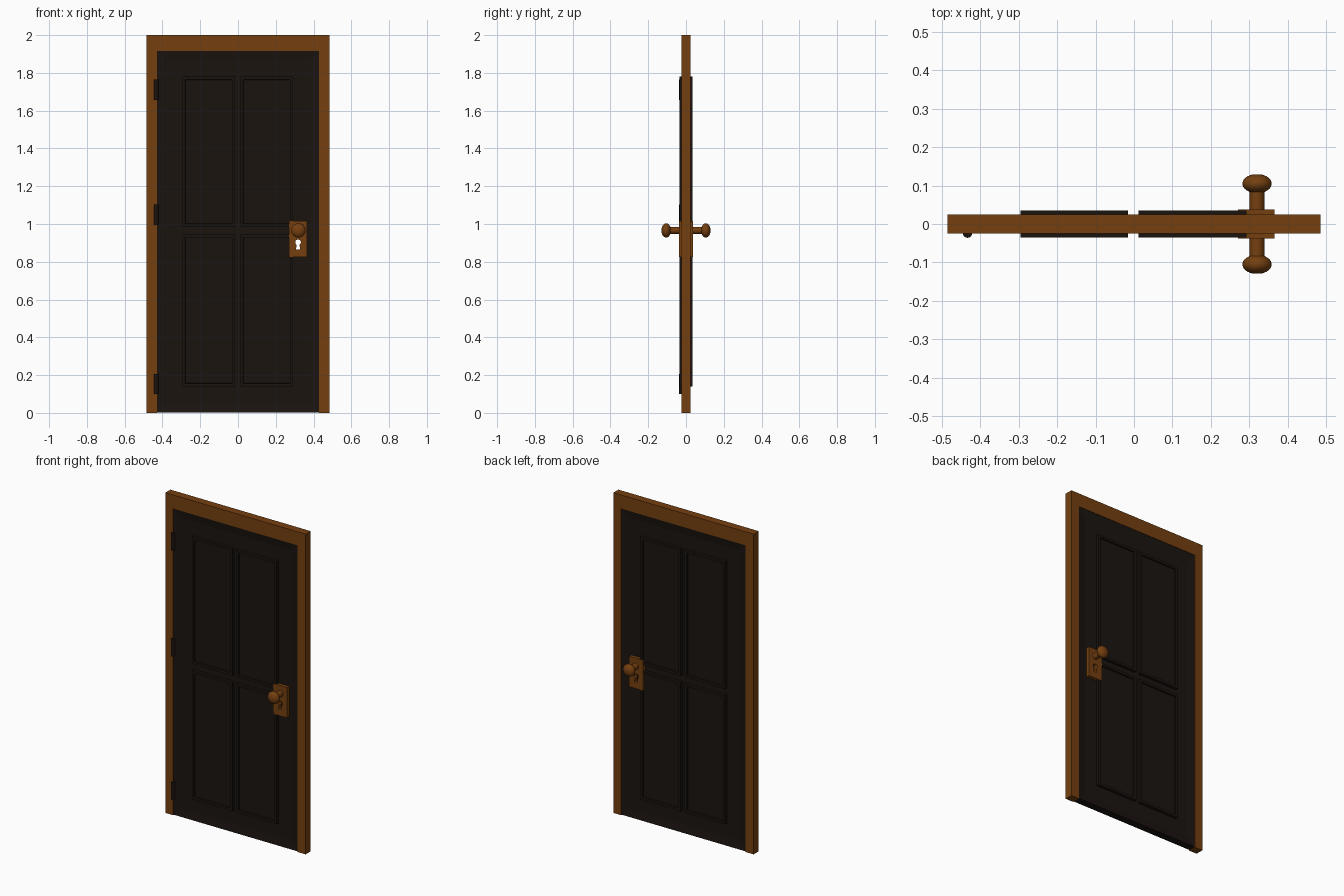
import bpy, bmesh
from math import pi, sin, cos, radians

if "Cube" in bpy.data.objects:
    bpy.data.objects.remove(bpy.data.objects["Cube"])


def material(name, rgb):
    m = bpy.data.materials.new(name)
    m.diffuse_color = (*rgb, 1)
    m.use_nodes = True
    m.node_tree.nodes["Principled BSDF"].inputs["Base Color"].default_value = m.diffuse_color
    return m


BROWN = material("warm_wood", (0.178, 0.051, 0.005))
DARK = material("dark_wood", (0.011, 0.007, 0.005))


def finish(name, bm, mat=None):
    bmesh.ops.recalc_face_normals(bm, faces=bm.faces[:])
    me = bpy.data.meshes.new(name)
    bm.to_mesh(me)
    bm.free()
    ob = bpy.data.objects.new(name, me)
    bpy.context.collection.objects.link(ob)
    if mat:
        me.materials.append(mat)
    return ob


def box_bm(x0, x1, y0, y1, z0, z1):
    bm = bmesh.new()
    bmesh.ops.create_cube(bm, size=1)
    for v in bm.verts:
        v.co = ((x0 + x1) / 2 + v.co.x * (x1 - x0),
                (y0 + y1) / 2 + v.co.y * (y1 - y0),
                (z0 + z1) / 2 + v.co.z * (z1 - z0))
    bm.normal_update()
    return bm


def inset_side(bm, sides, width, depth):
    faces = [f for f in bm.faces if any(f.normal.y * s > 0.9 for s in sides)]
    bmesh.ops.inset_individual(bm, faces=faces, thickness=width, depth=depth)


def prism(name, pts, y0, y1, mat=None):
    bm = bmesh.new()
    face = bm.faces.new([bm.verts.new((x, y0, z)) for x, z in pts])
    new = bmesh.ops.extrude_face_region(bm, geom=[face])["geom"]
    for v in new:
        if isinstance(v, bmesh.types.BMVert):
            v.co.y = y1
    return finish(name, bm, mat)


def smooth(ob):
    bpy.ops.object.select_all(action='DESELECT')
    ob.select_set(True)
    bpy.context.view_layer.objects.active = ob
    bpy.ops.object.shade_smooth_by_angle(angle=radians(40))


# Door frame: two jambs and lintel in one outline
W, J, H, T = 0.485, 0.43, 2.0, 1.915
prism("door_frame", [(-W, 0), (-J, 0), (-J, T), (J, T), (J, 0), (W, 0), (W, H), (-W, H)],
      -0.025, 0.025, BROWN)

# Keyhole cutter: round top with a flared slot
KX, KZ, KR = 0.318, 0.903, 0.015
arc = [(KX + KR * cos(a), KZ + KR * sin(a))
       for a in (radians(-60 + i * 300 / 16) for i in range(17))]
cutter = prism("keyhole_cutter", arc + [(KX - 0.011, 0.866), (KX + 0.011, 0.866)], -0.2, 0.2)
cutter.hide_render = True
cutter.hide_viewport = False
cutter.display_type = 'WIRE'


def cut_keyhole(ob):
    mod = ob.modifiers.new("keyhole", 'BOOLEAN')
    mod.operation = 'DIFFERENCE'
    mod.solver = 'EXACT'
    mod.object = cutter


# Door leaf with a sloped border on both faces
bm = box_bm(-J, J, -0.023, 0.023, 0.003, T)
inset_side(bm, (-1, 1), 0.07, -0.007)
cut_keyhole(finish("door_leaf", bm, DARK))

# Four moulded panels, lock plate and knob on each face
knob_profile = [(0.019, 0.03), (0.019, 0.083)]
knob_profile += [(0.038 * sin(a), 0.105 - 0.025 * cos(a))
                 for a in (radians(32 + i * 148 / 11) for i in range(11))]

for s, side in ((-1, "front"), (1, "back")):
    for px, col in ((-0.155, "left"), (0.152, "right")):
        for z0, z1, row in ((0.14, 0.945, "lower"), (0.985, 1.78, "upper")):
            ys = sorted((s * 0.01, s * 0.035))
            bm = box_bm(px - 0.14, px + 0.14, *ys, z0, z1)
            inset_side(bm, (s,), 0.022, 0)
            inner = [f for f in bm.faces if f.normal.y * s > 0.9
                     and f.calc_area() > 0.1]
            bmesh.ops.inset_individual(bm, faces=inner, thickness=0.002, depth=-0.01)
            finish(f"{row}_{col}_panel_{side}", bm, DARK)

    ys = sorted((s * 0.012, s * 0.038))
    cut_keyhole(finish(f"lock_plate_{side}", box_bm(0.27, 0.366, *ys, 0.825, 1.015), BROWN))

    # Knob and stem turned around the y axis
    bm = bmesh.new()
    n = 32
    rings = [[bm.verts.new((0.32 + r * cos(2 * pi * i / n), s * y,
                            0.966 + r * sin(2 * pi * i / n))) for i in range(n)]
             for r, y in knob_profile]
    for a, b in zip(rings, rings[1:]):
        for i in range(n):
            bm.faces.new((a[i], a[(i + 1) % n], b[(i + 1) % n], b[i]))
    bm.faces.new(rings[0])
    bm.faces.new(rings[-1])
    smooth(finish(f"door_knob_{side}", bm, BROWN))

# Hinge barrels on the front left edge
for i, z in enumerate((0.153, 1.05, 1.71)):
    bpy.ops.mesh.primitive_cylinder_add(vertices=24, radius=0.012, depth=0.108,
                                        location=(-0.433, -0.024, z))
    ob = bpy.context.object
    ob.name = f"hinge_{i + 1}"
    ob.data.materials.append(DARK)
    smooth(ob)
